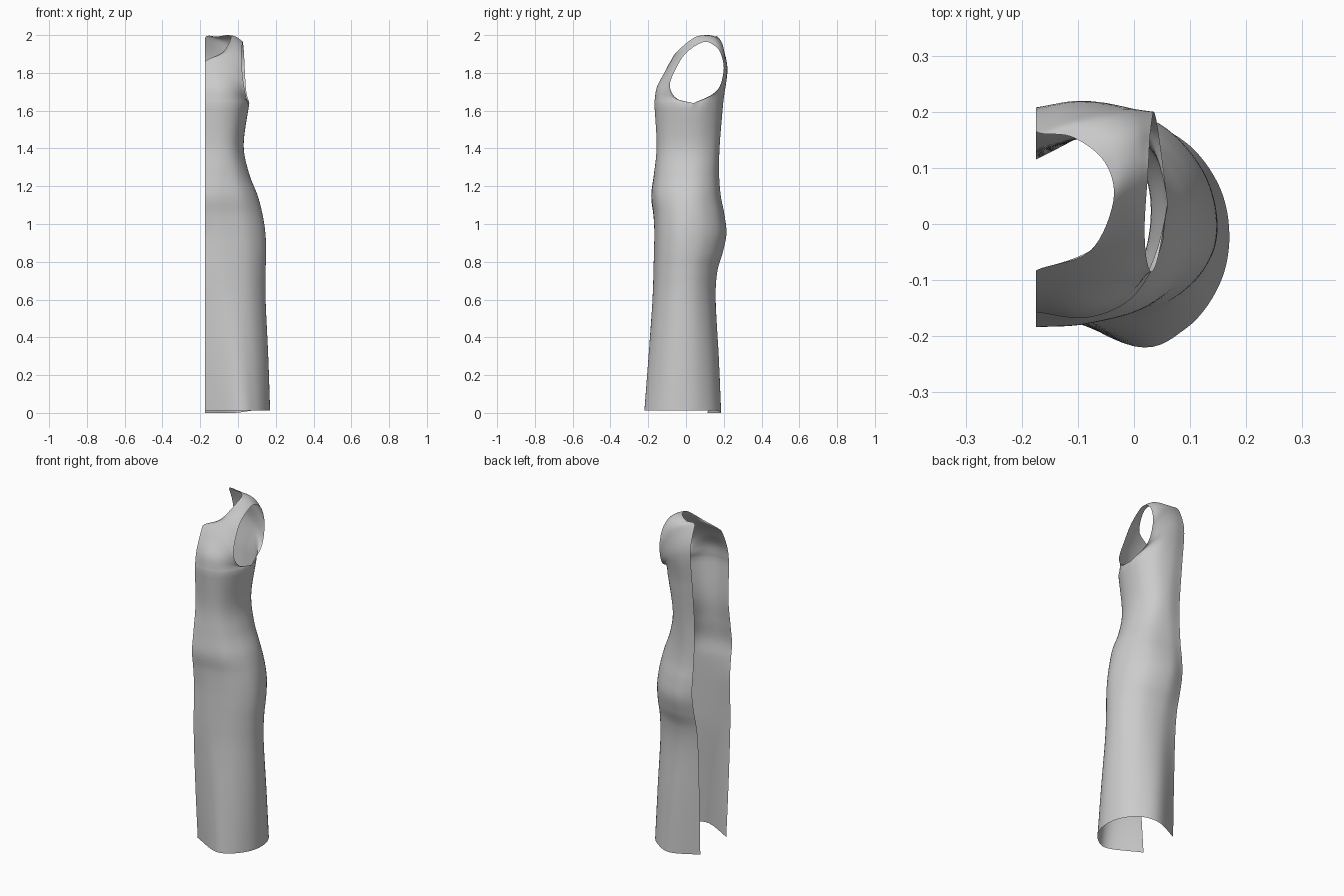
import bpy, bmesh, math
from mathutils import Vector

if "Cube" in bpy.data.objects:
    bpy.data.objects.remove(bpy.data.objects["Cube"])

CX = -0.175   # open centre edge of the half garment
SUB = 7       # subdivisions between control points

# skirt and waist levels: z, side x, front bulge y, front centre y, back bulge y, back centre y
LEVELS = [
    (0, .17, -.218, -.13, .185, .115),
    (.3, .16, -.198, -.15, .173, .122),
    (.6, .146, -.177, -.166, .157, .132),
    (.75, .146, -.171, -.168, .166, .146),
    (.85, .149, -.168, -.166, .195, .17),
    (.95, .145, -.166, -.165, .214, .19),
    (1.05, .13, -.168, -.173, .203, .19),
    (1.15, .104, -.178, -.184, .183, .178),
    (1.27, .058, -.165, -.169, .174, .17),
    (1.42, .03, -.154, -.151, .178, .17),
    (1.64, .06, -.167, -.157, .196, .19),
]

# bodice rows from chest over the shoulder to the back: neckline, middle, armhole
BODICE = [
    ((CX, -.145, 1.72), (-.04, -.142, 1.715), (.045, -.05, 1.665)),
    ((CX, -.115, 1.8), (-.05, -.108, 1.79), (.032, -.085, 1.73)),
    ((CX, -.083, 1.86), (-.06, -.068, 1.862), (.022, -.06, 1.81)),
    ((-.08, -.05, 1.91), (-.025, -.01, 1.925), (.019, 0, 1.905)),
    ((-.037, .04, 1.985), (-.008, .07, 1.982), (.025, .092, 1.963)),
    ((-.052, .11, 2), (-.01, .14, 1.985), (.028, .15, 1.945)),
    ((-.11, .155, 1.992), (-.035, .185, 1.96), (.032, .185, 1.9)),
    ((CX, .165, 1.985), (-.06, .202, 1.915), (.036, .199, 1.81)),
    ((CX, .207, 1.85), (-.05, .215, 1.79), (.044, .16, 1.7)),
]


def section(z, sx, fy, fc, by, bc):
    """Nine control points from centre front, round the side, to centre back."""
    sy = -.02 + .06 * (z / 1.64) ** 2
    fx = max(-.085, -.075 * z)
    bx = -.02 - .06 * min(z, 1.2)

    def arc(x, y, deg):
        a = math.radians(deg)
        return Vector((x + (sx - x) * math.sin(a), sy + (y - sy) * math.cos(a), z))
    return [Vector((CX, fc, z)), arc(fx, fy, 0), arc(fx, fy, 33), arc(fx, fy, 63),
            Vector((sx, sy, z)),
            arc(bx, by, 63), arc(bx, by, 33), arc(bx, by, 0), Vector((CX, bc, z))]


def five(row):
    """Five points on the parabola through three."""
    a, b, c = (Vector(p) for p in row)
    return [a * (1 - t) * (1 - 2 * t) + b * 4 * t * (1 - t) + c * t * (2 * t - 1)
            for t in (i / 4 for i in range(5))]


def spline(pts):
    """Smooth curve through the points."""
    p = [2 * pts[0] - pts[1]] + list(pts) + [2 * pts[-1] - pts[-2]]
    out = []
    for i in range(1, len(p) - 2):
        a, b, c, d = p[i - 1:i + 3]
        for k in range(SUB):
            t = k / SUB
            out.append(.5 * (2 * b + (c - a) * t + (2 * a - 5 * b + 4 * c - d) * t * t
                             + (3 * b - a - 3 * c + d) * t ** 3))
    out.append(p[-2])
    return out


def sheet(bm, rows):
    cols = [spline(c) for c in zip(*[spline(r) for r in rows])]
    grid = [[bm.verts.new((max(v.x, CX), v.y, min(v.z, 2))) for v in c] for c in cols]
    for a, b in zip(grid, grid[1:]):
        for i in range(len(a) - 1):
            bm.faces.new((a[i], b[i], b[i + 1], a[i + 1]))


bm = bmesh.new()

# skirt and waist, with a hem that dips slightly at the back
lower = [section(*s) for s in LEVELS]
for p in lower[0][:7]:
    p.z = .013
sheet(bm, lower)

# bodice from chest over the shoulder to the back
top = lower[-1]
sheet(bm, [top[:5]] + [five(r) for r in BODICE] + [top[:3:-1]])

# weld the two sheets along the chest line
seam = [v for v in bm.verts if abs(v.co.z - 1.64) < .002]
bmesh.ops.remove_doubles(bm, verts=seam, dist=.004)
bmesh.ops.recalc_face_normals(bm, faces=bm.faces)
side = max(bm.faces, key=lambda f: f.calc_center_median().x)
if side.normal.x < 0:
    bmesh.ops.reverse_faces(bm, faces=bm.faces)

mesh = bpy.data.meshes.new("dress_half")
bm.to_mesh(mesh)
bm.free()
dress = bpy.data.objects.new("dress_half", mesh)
bpy.context.collection.objects.link(dress)

# single fabric colour
fabric = bpy.data.materials.new("grey_fabric")
fabric.diffuse_color = (.6, .6, .6, 1)
fabric.use_nodes = True
fabric.node_tree.nodes["Principled BSDF"].inputs["Base Color"].default_value = fabric.diffuse_color
mesh.materials.append(fabric)
mesh.shade_smooth()
